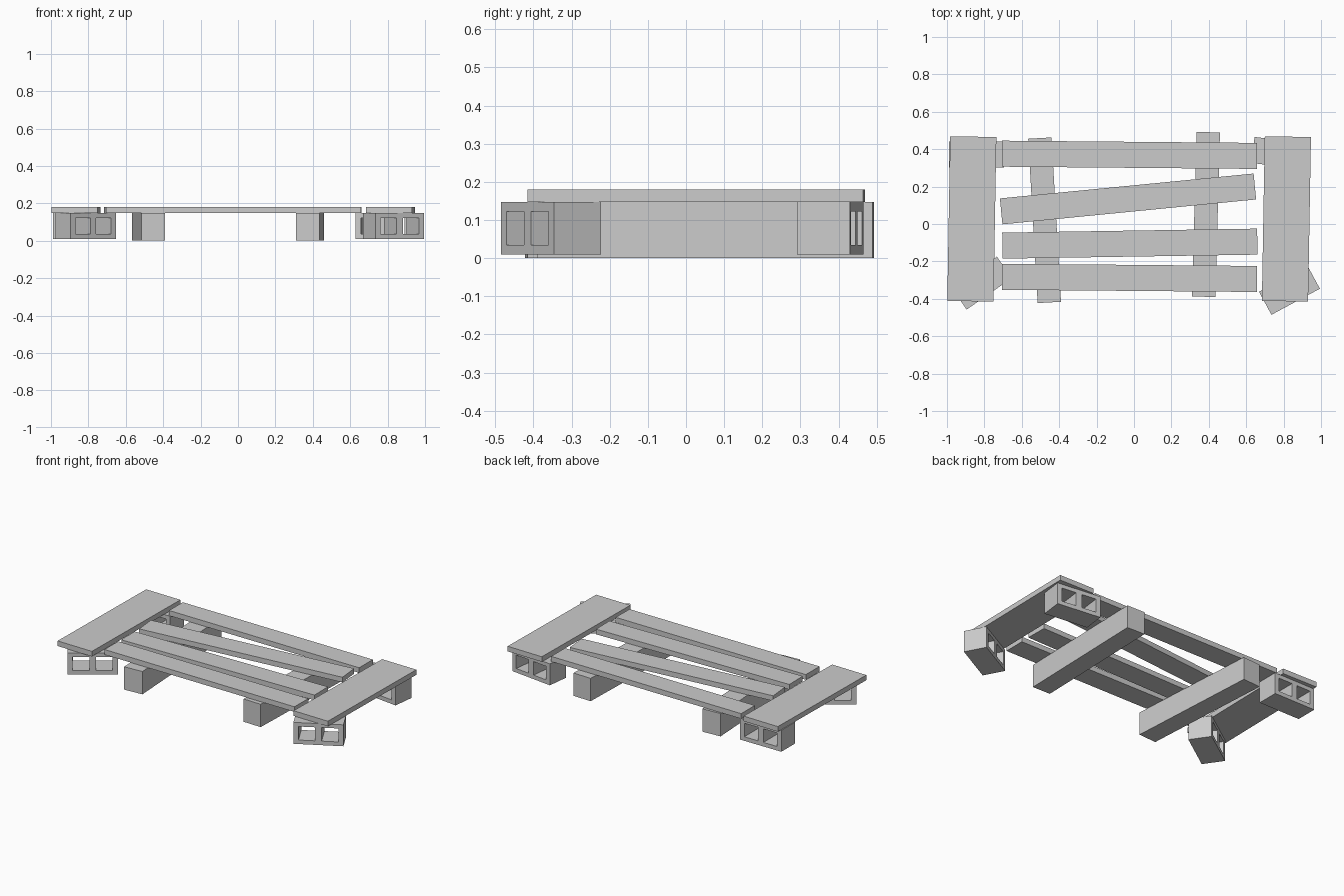
import bpy
import bmesh
from math import radians
from mathutils import Matrix, Vector

cube = bpy.data.objects.get("Cube")
if cube:
    bpy.data.objects.remove(cube, do_unlink=True)

grey = bpy.data.materials.new("plain_grey")
grey.use_nodes = True
colour = (0.6, 0.6, 0.6, 1)
grey.diffuse_color = colour
grey.node_tree.nodes["Principled BSDF"].inputs["Base Color"].default_value = colour

DECK = 0.147          # underside of the boards
TOP = 0.18            # upper side of the boards


def finish(name, bm, x, y, angle):
    """Turn a mesh into a placed object."""
    bmesh.ops.recalc_face_normals(bm, faces=bm.faces)
    mesh = bpy.data.meshes.new(name)
    bm.to_mesh(mesh)
    bm.free()
    mesh.materials.append(grey)
    obj = bpy.data.objects.new(name, mesh)
    obj.location = (x, y, 0)
    obj.rotation_euler.z = radians(angle)
    bpy.context.collection.objects.link(obj)
    return obj


def board(name, x, y, angle, length, width, low, high):
    """Straight timber lying along x before it is turned."""
    bm = bmesh.new()
    place = Matrix.Translation((0, 0, (low + high) / 2))
    scale = Matrix.Diagonal((length, width, high - low, 1))
    bmesh.ops.create_cube(bm, size=1, matrix=place @ scale)
    return finish(name, bm, x, y, angle)


def hollow_block(name, x, y, angle):
    """Block with two openings right through, front to back."""
    half, depth = 0.147, 0.14
    xs = [-half, -0.117, -0.019, 0.019, 0.117, half]
    zs = [0.009, 0.035, 0.122, DECK]
    bm = bmesh.new()
    # Grid of the front face, leaving out the two openings
    grid = [[bm.verts.new((px, -depth / 2, pz)) for px in xs] for pz in zs]
    for r in range(len(zs) - 1):
        for c in range(len(xs) - 1):
            if r == 1 and c in (1, 3):
                continue
            bm.faces.new((grid[r][c], grid[r][c + 1],
                          grid[r + 1][c + 1], grid[r + 1][c]))
    # Extrude to depth, keeping the front face
    result = bmesh.ops.extrude_face_region(bm, geom=bm.faces[:], use_keep_orig=True)
    moved = [v for v in result["geom"] if isinstance(v, bmesh.types.BMVert)]
    bmesh.ops.translate(bm, verts=moved, vec=Vector((0, depth, 0)))
    # Merge the flat strips into single faces
    bmesh.ops.dissolve_limit(bm, angle_limit=radians(1),
                             verts=bm.verts[:], edges=bm.edges[:])
    return finish(name, bm, x, y, angle)


# Wide boards across both ends
board("left_end_board", -0.867, 0.027, 89, 0.88, 0.247, DECK, TOP)
board("right_end_board", 0.815, 0.027, 89, 0.88, 0.247, DECK, TOP)

# Four long slats, back to front
slats = [(-0.024, 0.370, -0.5), (-0.032, 0.134, 5.6),
         (-0.022, -0.105, 0.9), (-0.024, -0.288, -0.5)]
for i, (x, y, angle) in enumerate(slats, 1):
    board(f"slat_{i}", x, y, angle, 1.363, 0.139, DECK, TOP)

# Heavy beams below the slats
board("left_beam", -0.478, 0.020, 93.3, 0.88, 0.125, 0, DECK)
board("right_beam", 0.385, 0.051, 88.4, 0.88, 0.125, 0, DECK)

# Hollow blocks below the corners
hollow_block("front_left_block", -0.814, -0.316, 34.8)
hollow_block("front_right_block", 0.831, -0.354, 28.3)
hollow_block("back_left_block", -0.842, 0.372, 0)
hollow_block("back_right_block", 0.782, 0.378, -7)
